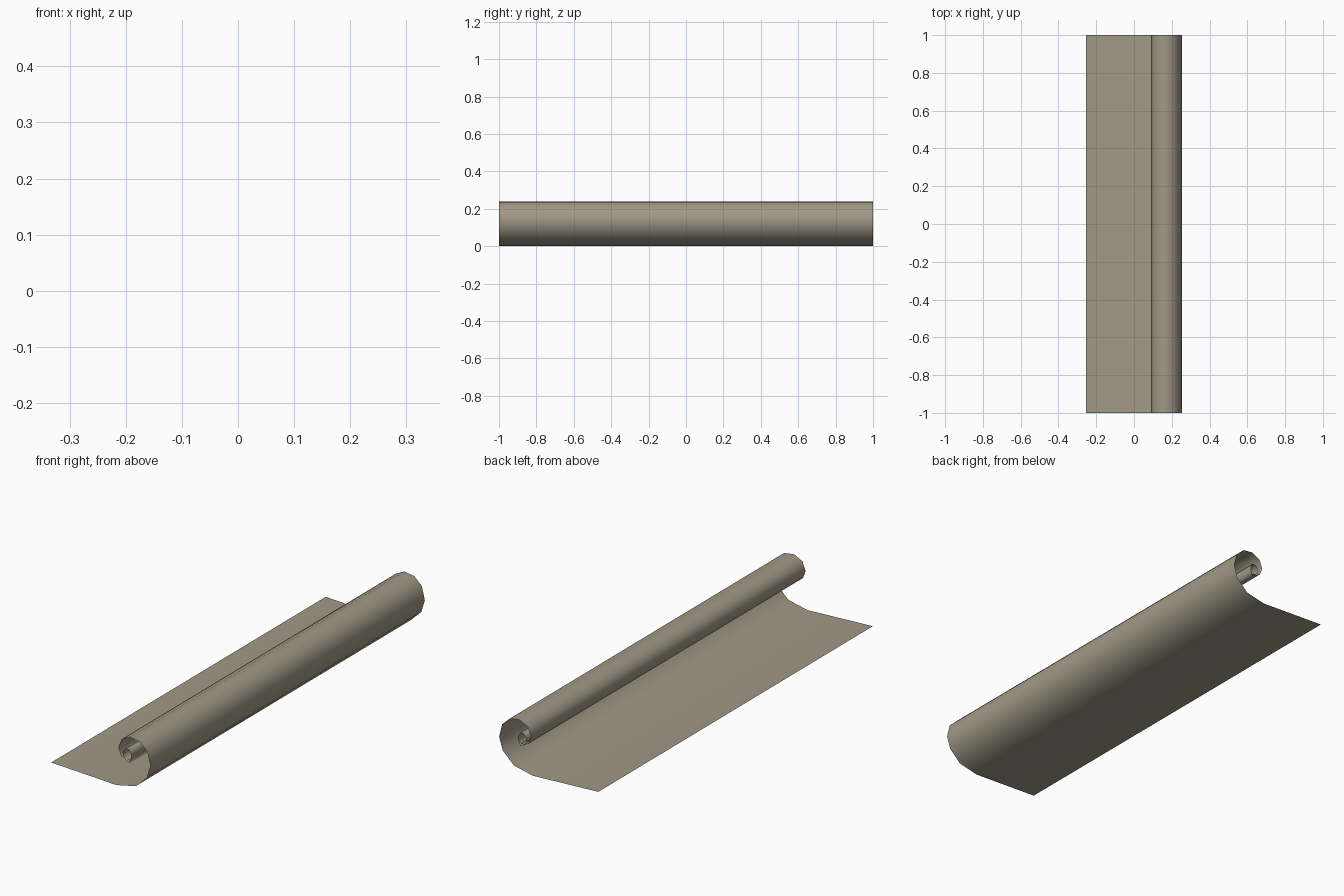
import bpy, bmesh

if "Cube" in bpy.data.objects:
    bpy.data.objects.remove(bpy.data.objects["Cube"])

# Cross-section of the partly rolled sheet (x, z): flat edge to inner curl
profile = [
    (-0.253, 0.016), (0.08, 0.001), (0.178, 0.022), (0.235, 0.077),
    (0.253, 0.135), (0.238, 0.196), (0.199, 0.233), (0.148, 0.24),
    (0.106, 0.219), (0.09, 0.178), (0.103, 0.143), (0.145, 0.12),
    (0.156, 0.146), (0.154, 0.165), (0.145, 0.182), (0.127, 0.181),
    (0.113, 0.167), (0.113, 0.146), (0.127, 0.132), (0.142, 0.133),
]

# Sweep the profile along y as a single thin sheet
bm = bmesh.new()
front = [bm.verts.new((x, -1, z)) for x, z in profile]
back = [bm.verts.new((x, 1, z)) for x, z in profile]
for i in range(len(profile) - 1):
    bm.faces.new((front[i], front[i + 1], back[i + 1], back[i]))

mesh = bpy.data.meshes.new("rolled_sheet")
bm.to_mesh(mesh)
bm.free()
sheet = bpy.data.objects.new("rolled_sheet", mesh)
bpy.context.collection.objects.link(sheet)

# Smooth shading across the curl
mesh.polygons.foreach_set("use_smooth", [True] * len(mesh.polygons))

# Dull brown paper
mat = bpy.data.materials.new("paper")
mat.diffuse_color = (0.36, 0.32, 0.24, 1)
mat.use_nodes = True
mat.node_tree.nodes["Principled BSDF"].inputs["Base Color"].default_value = mat.diffuse_color
mesh.materials.append(mat)
